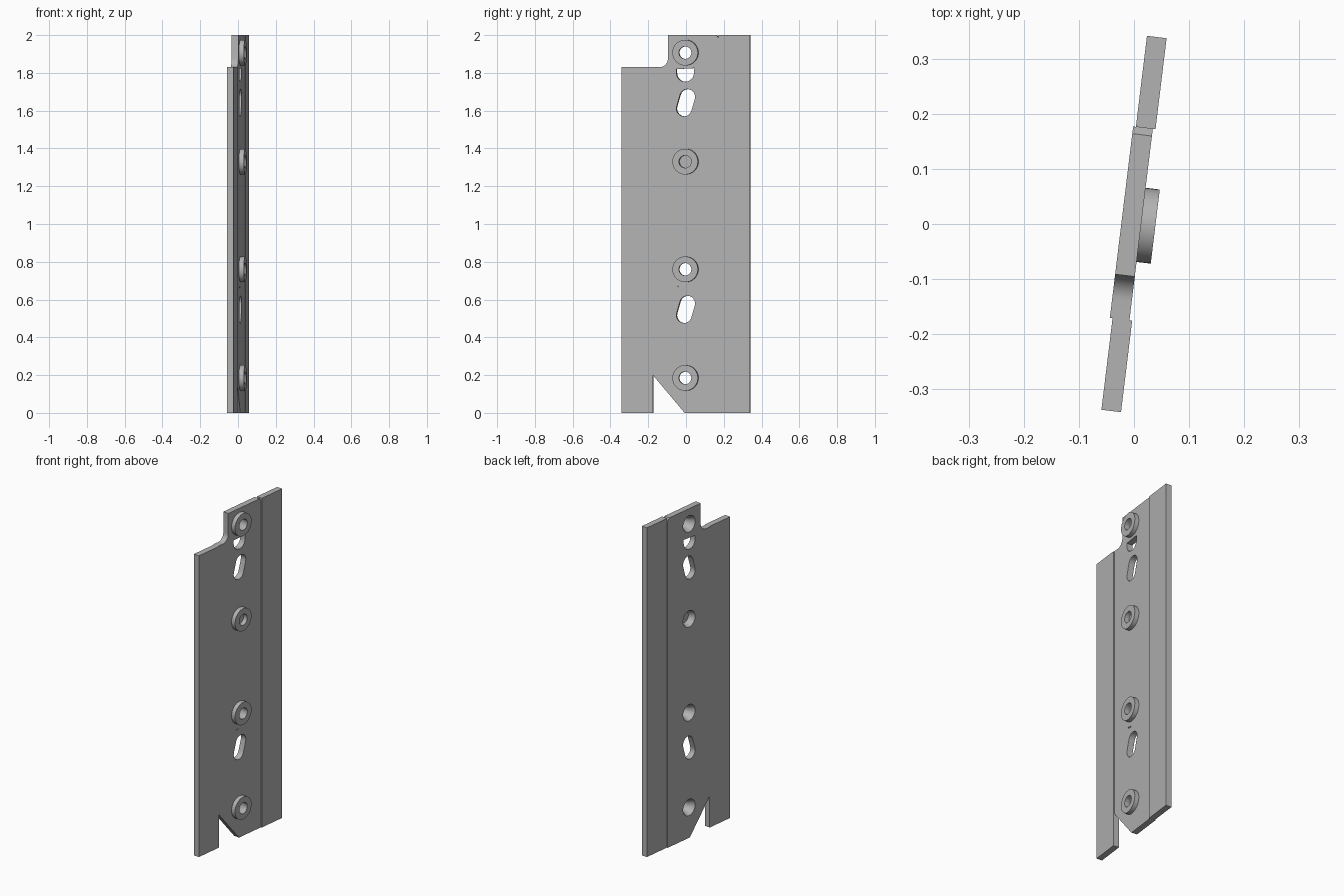
import bpy, bmesh, math
from mathutils import Matrix

if "Cube" in bpy.data.objects:
    bpy.data.objects.remove(bpy.data.objects["Cube"])

TILT = Matrix.Rotation(math.radians(-6.95), 4, 'Z')
grey = bpy.data.materials.new("light grey")
grey.diffuse_color = (0.45, 0.45, 0.45, 1)
grey.use_nodes = True
grey.node_tree.nodes["Principled BSDF"].inputs["Base Color"].default_value = grey.diffuse_color


def make_object(name, bm):
    bmesh.ops.recalc_face_normals(bm, faces=bm.faces)
    bm.transform(TILT)
    mesh = bpy.data.meshes.new(name)
    bm.to_mesh(mesh)
    bm.free()
    mesh.materials.append(grey)
    obj = bpy.data.objects.new(name, mesh)
    bpy.context.collection.objects.link(obj)
    return obj


def prism(name, outline, x0, x1):
    """Extrude a (y, z) outline from x0 to x1."""
    bm = bmesh.new()
    face = bm.faces.new([bm.verts.new((x0, y, z)) for y, z in outline])
    ext = bmesh.ops.extrude_face_region(bm, geom=[face])
    verts = [v for v in ext["geom"] if isinstance(v, bmesh.types.BMVert)]
    bmesh.ops.translate(bm, verts=verts, vec=(x1 - x0, 0, 0))
    return make_object(name, bm)


def cone(name, z, x0, x1, r0, r1, segs=40):
    """Round part along the plate normal."""
    bm = bmesh.new()
    m = (Matrix.Translation(((x0 + x1) / 2, 0, z)) @ Matrix.Rotation(math.pi / 2, 4, 'Y'))
    bmesh.ops.create_cone(bm, cap_ends=True, segments=segs, radius1=r0,
                          radius2=r1, depth=x1 - x0, matrix=m)
    return make_object(name, bm)


def arc(cy, cz, r, a0, a1, n=12):
    return [(cy + r * math.cos(math.radians(a0 + (a1 - a0) * i / n)),
             cz + r * math.sin(math.radians(a0 + (a1 - a0) * i / n)))
            for i in range(n + 1)]


def boolean(obj, other, operation):
    mod = obj.modifiers.new("bool", 'BOOLEAN')
    mod.operation, mod.solver, mod.object = operation, 'EXACT', other
    deps = bpy.context.evaluated_depsgraph_get()
    old = obj.data
    obj.data = bpy.data.meshes.new_from_object(obj.evaluated_get(deps))
    obj.modifiers.clear()
    bpy.data.meshes.remove(old)
    bpy.data.objects.remove(other)


# Outer strips
prism("front_strip", [(-0.343, 0), (-0.175, 0), (-0.175, 1.83), (-0.343, 1.83)], -0.018, 0.018)
prism("back_strip", [(0.176, 0), (0.343, 0), (0.343, 2), (0.176, 2)], -0.018, 0.018)

# Centre panel with filleted top step, clipped rear corner and bottom notch
outline = [(-0.175, 0.2), (-0.006, 0), (0.176, 0), (0.176, 1.985), (0.163, 2), (-0.095, 2)]
outline += arc(-0.14, 1.875, 0.045, 0, -90) + [(-0.175, 1.83)]
panel = prism("centre_panel", outline, -0.023, 0.013)

# Raised bosses with countersunk holes
for z in (0.185, 0.76, 1.33, 1.907):
    boolean(panel, cone("boss", z, 0.005, 0.039, 0.068, 0.068), 'UNION')
    boolean(panel, cone("bore", z, -0.1, 0.1, 0.033, 0.033), 'DIFFERENCE')
    boolean(panel, cone("countersink", z, -0.024, 0.012, 0.05, 0.033), 'DIFFERENCE')

# Slanted slots
for z in (0.548, 1.642):
    slot = arc(0.009, z + 0.031, 0.041, -17, 163) + arc(-0.009, z - 0.031, 0.041, 163, 343)
    boolean(panel, prism("slot", slot, -0.1, 0.1), 'DIFFERENCE')

# Half-round opening under the top boss
half = [(0.046, 1.825), (-0.05, 1.82)] + arc(-0.003, 1.8, 0.047, 180, 360)
boolean(panel, prism("half_slot", half, -0.1, 0.1), 'DIFFERENCE')

# Small crescent nick below the third boss
nick = arc(-0.02, 0.69, 0.03, 215, 300, 6) + [(-0.02, 0.665)]
boolean(panel, prism("nick", nick, 0.009, 0.1), 'DIFFERENCE')

# Smooth round walls, sharp edges kept
bpy.ops.object.select_all(action='DESELECT')
panel.select_set(True)
bpy.context.view_layer.objects.active = panel
bpy.ops.object.shade_smooth_by_angle(angle=math.radians(30))
